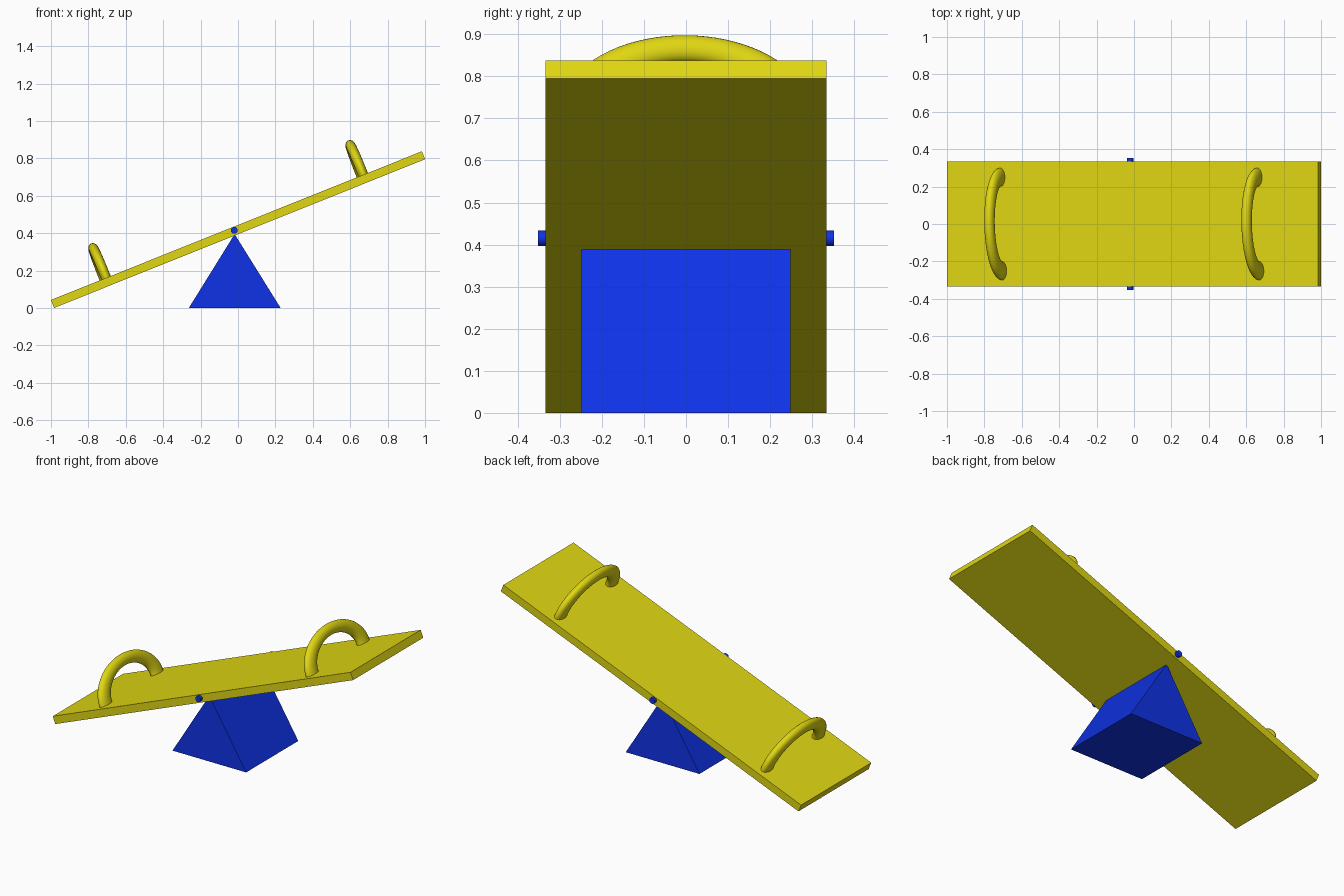
import bpy, bmesh, math
from mathutils import Matrix, Vector

if "Cube" in bpy.data.objects:
    bpy.data.objects.remove(bpy.data.objects["Cube"])

TILT = math.radians(21.84)
BOARD_TH = 0.046
board_frame = Matrix.Translation((0, 0, 0.419)) @ Matrix.Rotation(-TILT, 4, 'Y')


def material(name, rgb):
    m = bpy.data.materials.new(name)
    m.diffuse_color = (*rgb, 1)
    m.use_nodes = True
    m.node_tree.nodes["Principled BSDF"].inputs["Base Color"].default_value = m.diffuse_color
    return m


yellow = material("yellow", (0.75, 0.68, 0.006))
blue = material("blue", (0.005, 0.032, 0.80))


def add_object(name, bm, mat, smooth=False):
    bmesh.ops.recalc_face_normals(bm, faces=bm.faces)
    me = bpy.data.meshes.new(name)
    bm.to_mesh(me)
    bm.free()
    me.materials.append(mat)
    ob = bpy.data.objects.new(name, me)
    bpy.context.collection.objects.link(ob)
    if smooth:
        bpy.ops.object.select_all(action='DESELECT')
        ob.select_set(True)
        bpy.context.view_layer.objects.active = ob
        bpy.ops.object.shade_smooth_by_angle(angle=math.radians(40))
    return ob


# Tilted plank
bm = bmesh.new()
bmesh.ops.create_cube(bm, size=1, matrix=board_frame @ Matrix.Diagonal((2.137, 0.668, BOARD_TH, 1)))
add_object("plank", bm, yellow)

# Triangular base
bm = bmesh.new()
profile = [(-0.263, 0), (0.228, 0), (-0.018, 0.395)]
face = bm.faces.new([bm.verts.new((x, -0.248, z)) for x, z in profile])
ext = bmesh.ops.extrude_face_region(bm, geom=[face])
bmesh.ops.translate(bm, vec=(0, 0.496, 0),
                    verts=[g for g in ext["geom"] if isinstance(g, bmesh.types.BMVert)])
add_object("base", bm, blue)

# Pivot pin across the plank
bm = bmesh.new()
bmesh.ops.create_cone(bm, cap_ends=True, segments=32, radius1=0.018, radius2=0.018, depth=0.704,
                      matrix=Matrix.Translation((-0.02, 0, 0.415)) @ Matrix.Rotation(math.pi / 2, 4, 'X'))
add_object("pivot_pin", bm, blue, True)


# Handles: half a torus, stretched sideways, standing square to the plank
def handle(name, s, steps=40, sides=24):
    bm = bmesh.new()
    frame = (board_frame @ Matrix.Translation((s, 0, BOARD_TH / 2))
             @ Matrix.Rotation(math.radians(1.2), 4, 'Z') @ Matrix.Diagonal((0.135, 0.25, 0.167, 1)))
    rings = []
    for i in range(steps + 1):
        a = math.radians(-3 + 186 * i / steps)
        ring = []
        for j in range(sides):
            b = 2 * math.pi * j / sides
            r = 1 + 0.2 * math.cos(b)
            p = Vector((0.2 * math.sin(b), r * math.cos(a), r * math.sin(a)))
            ring.append(bm.verts.new(frame @ p))
        rings.append(ring)
    for r0, r1 in zip(rings, rings[1:]):
        for j in range(sides):
            k = (j + 1) % sides
            bm.faces.new((r0[j], r0[k], r1[k], r1[j]))
    bm.faces.new(rings[0])
    bm.faces.new(rings[-1])
    add_object(name, bm, yellow, True)


handle("left_handle", -0.756)
handle("right_handle", 0.725)
